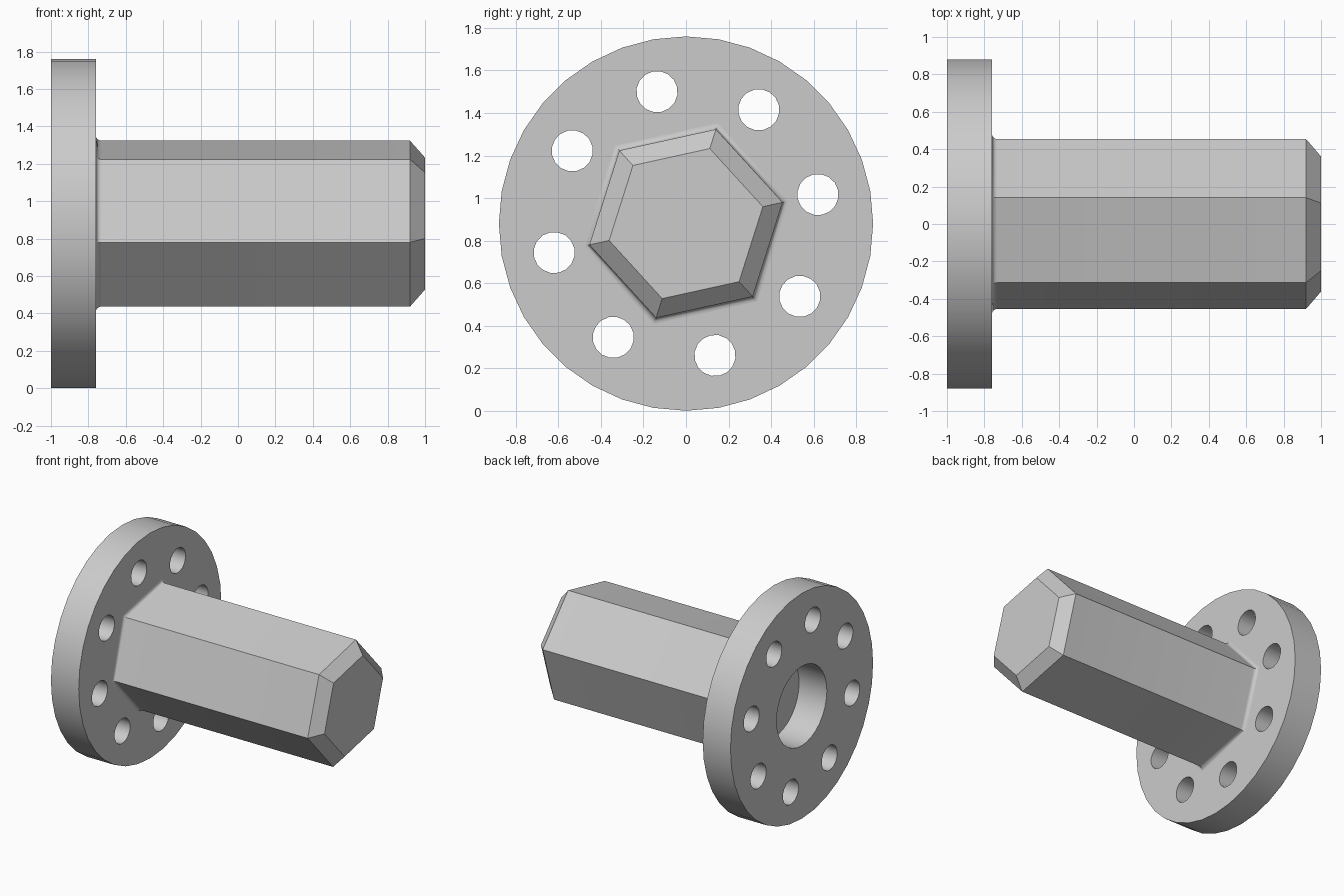
import bpy, bmesh
from math import sin, cos, pi, radians

cube = bpy.data.objects.get("Cube")
if cube:
    bpy.data.objects.remove(cube, do_unlink=True)

AXIS_Z = 0.88               # height of the shaft axis
TURN = radians(12.4)        # shared rotation of the hexagon and the bolt circle
BACK, SHOULDER, TIP = -1.0, -0.76, 1.0

grey = bpy.data.materials.new("plain grey")
grey.use_nodes = True
colour = (0.6, 0.6, 0.6, 1)
grey.diffuse_color = colour
grey.node_tree.nodes["Principled BSDF"].inputs["Base Color"].default_value = colour


def ring(bm, x, radius, sides, turn=0.0, cy=0.0, cz=0.0):
    """Vertices of a regular polygon facing along x."""
    return [bm.verts.new((x, cy + radius * cos(turn + 2 * pi * i / sides),
                          AXIS_Z + cz + radius * sin(turn + 2 * pi * i / sides)))
            for i in range(sides)]


def finish(bm, name):
    bmesh.ops.recalc_face_normals(bm, faces=bm.faces)
    mesh = bpy.data.meshes.new(name)
    bm.to_mesh(mesh)
    bm.free()
    mesh.materials.append(grey)
    obj = bpy.data.objects.new(name, mesh)
    bpy.context.collection.objects.link(obj)
    bpy.ops.object.select_all(action="DESELECT")
    obj.select_set(True)
    bpy.context.view_layer.objects.active = obj
    bpy.ops.object.shade_smooth_by_angle(angle=radians(30))
    return obj


# Flange: disc outline, centre bore and eight bolt holes, filled and extruded
bm = bmesh.new()
loops = [ring(bm, BACK, 0.88, 36, pi / 2), ring(bm, BACK, 0.31, 32)]
for i in range(8):
    a = TURN + i * pi / 4
    loops.append(ring(bm, BACK, 0.097, 16, a, 0.635 * cos(a), 0.635 * sin(a)))
edges = [bm.edges.new((loop[i - 1], loop[i])) for loop in loops for i in range(len(loop))]
bmesh.ops.triangle_fill(bm, edges=edges, use_beauty=True, normal=(-1, 0, 0))
result = bmesh.ops.extrude_face_region(bm, geom=bm.faces[:], use_keep_orig=True)
moved = [g for g in result["geom"] if isinstance(g, bmesh.types.BMVert)]
bmesh.ops.translate(bm, verts=moved, vec=(SHOULDER - BACK, 0, 0))
finish(bm, "flange")

# Hexagonal shaft: concave fillet at the flange, straight body, chamfered tip
FILLET, STEPS, HEX = 0.03, 5, 0.465
profile = []
for i in range(STEPS + 1):
    a = i * pi / 2 / STEPS
    profile.append((SHOULDER + FILLET * (1 - cos(a)), HEX + FILLET * (1 - sin(a))))
profile += [(0.92, HEX), (TIP, 0.37)]

bm = bmesh.new()
rings = [ring(bm, x, r, 6, TURN) for x, r in profile]
for a, b in zip(rings, rings[1:]):
    for i in range(6):
        bm.faces.new((a[i - 1], a[i], b[i], b[i - 1]))
bm.faces.new(rings[0])
bm.faces.new(rings[-1])
finish(bm, "hexagonal_shaft")
